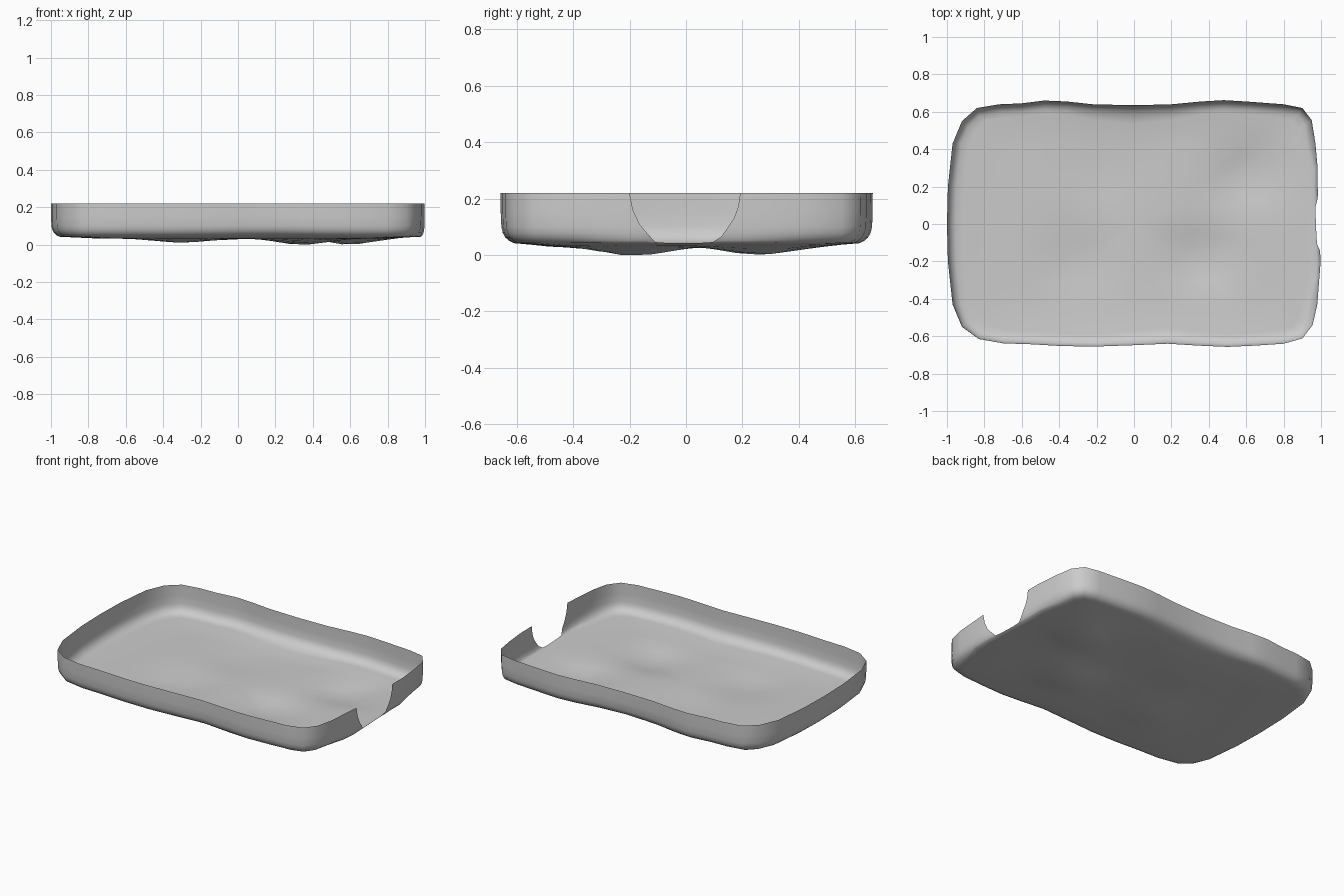
import bpy
import bmesh
from math import exp
from mathutils import Vector

cube = bpy.data.objects.get("Cube")
if cube:
    bpy.data.objects.remove(cube)

RIM, EDGE = 0.22, 0.042

# Rim outline, running from the left end over the back, then over the front
back = [(-.995, .2), (-.97, .43), (-.92, .55), (-.84, .62), (-.72, .64), (-.6, .645),
        (-.48, .66), (-.36, .655), (-.22, .64), (0, .635), (.2, .64), (.36, .655),
        (.48, .662), (.6, .655), (.8, .64), (.9, .62), (.95, .555), (.97, .43), (.982, .3)]
front = [(-.995, -.2), (-.97, -.43), (-.92, -.55), (-.83, -.615), (-.7, -.638), (-.55, -.643),
         (-.38, -.653), (-.2, -.655), (0, -.648), (.18, -.64), (.34, -.65), (.5, -.657),
         (.65, -.65), (.8, -.64), (.9, -.612), (.955, -.54), (.98, -.43), (.99, -.3)]
# Rounded notch in the right-hand end wall: y position and height left standing
notch = [(.192, RIM), (.185, .17), (.17, .13), (.15, .1), (.125, .065), (.095, .046), (.05, .043),
         (0, .043), (-.07, .043), (-.11, .046), (-.14, .08), (-.165, .11), (-.188, .16), (-.2, RIM)]

columns = [(-1, 0, RIM)] + [(x, y, RIM) for x, y in back]
columns += [(.99 - .04 * y, y, top) for y, top in notch]
columns += [(x, y, RIM) for x, y in reversed(front)]

# Shallow dents in the soft floor: x, y, depth, spread
dents = [(-.3, -.2, .022, .2), (.35, -.18, .036, .17), (.6, .26, .034, .16), (-.2, .28, .012, .2)]


def wall_point(x, y, z):
    """Move a rim point inward as the wall curves under into the floor."""
    amount = .045 * exp(-(z - EDGE) / .02)
    if x > .9 and abs(y) < .4:
        amount *= .4
    if y > .5:
        amount *= 1 + .8 * exp(-(x / .25) ** 2)
    if y < -.5:
        amount *= 1 + .4 * exp(-((x - .15) / .2) ** 2)
    core = Vector((max(-.8, min(.8, x)), max(-.45, min(.45, y))))
    p = Vector((x, y))
    p += (core - p).normalized() * amount
    return Vector((p.x, p.y, z))


def floor_point(edge, scale):
    x, y = edge.x * scale, edge.y * scale
    z = .033 + (EDGE - .033) * max(0, (scale - .8) / .2)
    for dx, dy, depth, spread in dents:
        z -= depth * exp(-((x - dx) ** 2 + (y - dy) ** 2) / spread ** 2)
    return Vector((x, y, max(0, z)))


# Tray shell: wall rings followed by floor rings
bm = bmesh.new()
rings = []
for height in (RIM, .15, .1, .078, .062, .051, EDGE):
    rings.append([bm.verts.new(wall_point(x, y, min(height, top))) for x, y, top in columns])
edge_points = [v.co.copy() for v in rings[-1]]
for scale in (.96, .9, .8, .7, .6, .5, .4, .3, .2, .1):
    rings.append([bm.verts.new(floor_point(p, scale)) for p in edge_points])
count = len(columns)
for upper, lower in zip(rings, rings[1:]):
    for i in range(count):
        j = (i + 1) % count
        bm.faces.new((upper[i], upper[j], lower[j], lower[i]))
centre = bm.verts.new(floor_point(Vector((0, 0, 0)), 0))
for i in range(count):
    bm.faces.new((rings[-1][i], rings[-1][(i + 1) % count], centre))

bmesh.ops.remove_doubles(bm, verts=bm.verts, dist=.0005)
bmesh.ops.recalc_face_normals(bm, faces=bm.faces)
# Floor faces look upward
if sum(f.normal.z * f.calc_area() for f in bm.faces) < 0:
    bmesh.ops.reverse_faces(bm, faces=bm.faces)
for face in bm.faces:
    face.smooth = True

mesh = bpy.data.meshes.new("tray")
bm.to_mesh(mesh)
bm.free()
tray = bpy.data.objects.new("tray", mesh)
bpy.context.collection.objects.link(tray)

# Plain grey finish
grey = bpy.data.materials.new("light grey")
grey.use_nodes = True
colour = (.6, .6, .6, 1)
grey.diffuse_color = colour
grey.node_tree.nodes["Principled BSDF"].inputs["Base Color"].default_value = colour
mesh.materials.append(grey)
